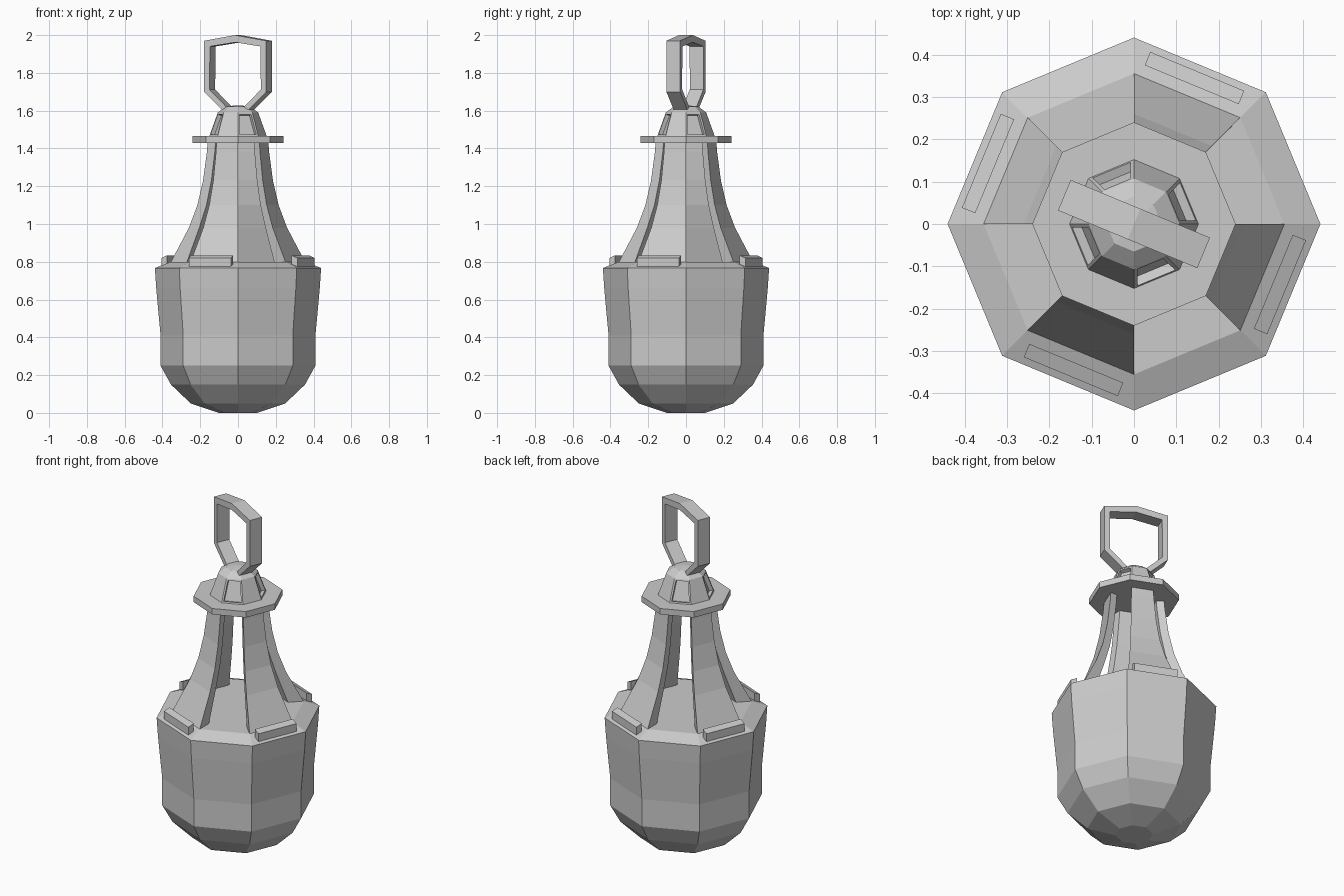
import bpy, bmesh, math
from mathutils import Vector, Matrix

cube = bpy.data.objects.get("Cube")
if cube:
    bpy.data.objects.remove(cube, do_unlink=True)

GREY = (0.6, 0.6, 0.6, 1.0)
mat = bpy.data.materials.new("plain_grey")
mat.use_nodes = True
mat.diffuse_color = GREY
mat.node_tree.nodes["Principled BSDF"].inputs["Base Color"].default_value = GREY


def finish(name, bm):
    """Turn a bmesh into a flat shaded object."""
    bmesh.ops.recalc_face_normals(bm, faces=bm.faces)
    mesh = bpy.data.meshes.new(name)
    bm.to_mesh(mesh)
    bm.free()
    mesh.materials.append(mat)
    obj = bpy.data.objects.new(name, mesh)
    bpy.context.collection.objects.link(obj)
    return obj


def polar(r, deg, z):
    a = math.radians(deg)
    return Vector((r * math.cos(a), r * math.sin(a), z))


def lathe(profile):
    """Closed eight sided solid with corners on the axes."""
    bm = bmesh.new()
    rings = [[bm.verts.new(polar(r, 45 * i, z)) for i in range(8)] for r, z in profile]
    for low, high in zip(rings, rings[1:]):
        for i in range(8):
            j = (i + 1) % 8
            bm.faces.new((low[i], low[j], high[j], high[i]))
    bm.faces.new(rings[0][::-1])
    bm.faces.new(rings[-1])
    return bm


def strip_solid(bm, outer, inner):
    """Solid between two matching strips of point pairs."""
    rows = [[bm.verts.new(p) for p in (*o, *reversed(i))] for o, i in zip(outer, inner)]
    for a, b in zip(rows, rows[1:]):
        for k in range(4):
            n = (k + 1) % 4
            bm.faces.new((a[k], a[n], b[n], b[k]))
    bm.faces.new(rows[0])
    bm.faces.new(rows[-1][::-1])


# Bulbous body with a bevelled rim and flat floor
finish("body", lathe([(0.10, 0), (0.25, 0.05), (0.355, 0.15), (0.41, 0.25), (0.41, 0.41),
                      (0.433, 0.66), (0.44, 0.767), (0.355, 0.80)]))

# Four flared struts around an open neck
outer = [(0.355, 0.80), (0.26, 0.98), (0.215, 1.10), (0.185, 1.23), (0.165, 1.38), (0.16, 1.44)]
inset = [0.085, 0.055, 0.048, 0.044, 0.042, 0.042]
for n in range(4):
    start = 45 + 90 * n
    bm = bmesh.new()
    strip_solid(bm,
                [[polar(r, start + s, z) for s in (0, 45)] for r, z in outer],
                [[polar(r - t, start + s, z) for s in (0, 45)] for (r, z), t in zip(outer, inset)])
    finish(f"strut_{n + 1}", bm)

# Rim blocks, their tops parallel to the bevel
for n in range(4):
    bm = bmesh.new()
    layers = []
    for lift in (-0.01, 0.046):
        layers.append([[Vector((a, s, 0.767 + 0.42 * (0.407 - a) + lift)) for s in (-0.12, 0.12)]
                       for a in (0.356, 0.39)])
    strip_solid(bm, layers[0], layers[1])
    bmesh.ops.rotate(bm, verts=bm.verts, matrix=Matrix.Rotation(math.radians(67.5 + 90 * n), 3, "Z"))
    finish(f"rim_block_{n + 1}", bm)

# Flange above the neck
finish("flange", lathe([(0.24, 1.43), (0.24, 1.465)]))

# Cap with four recessed windows
bm = lathe([(0.152, 1.465), (0.107, 1.59), (0.065, 1.622), (0.01, 1.628)])
windows = []
for f in bm.faces:
    c = f.calc_center_median()
    step = int((math.degrees(math.atan2(c.y, c.x)) % 360) // 45)
    if 1.5 < c.z < 1.56 and step % 2 == 0 and len(f.verts) == 4:
        windows.append(f)
bmesh.ops.recalc_face_normals(bm, faces=bm.faces)
bmesh.ops.inset_individual(bm, faces=windows, thickness=0.013)
bmesh.ops.inset_individual(bm, faces=windows, thickness=0.0005, depth=-0.022)
finish("cap", bm)

# Hanging loop: angular band, twisted to lie along the strut direction
right_out = [(0.07, 1.60), (0.178, 1.70), (0.178, 1.97)]
right_in = [(0.035, 1.605), (0.147, 1.712), (0.145, 1.94)]


def mirrored(side, top):
    return side + [(0, top)] + [(-u, z) for u, z in reversed(side)]


def band(points):
    return [[Vector((u, v, z)) for v in (-0.039, 0.039)] for u, z in points]


bm = bmesh.new()
strip_solid(bm, band(mirrored(right_out, 2.0)), band(mirrored(right_in, 1.962)))
bmesh.ops.rotate(bm, verts=bm.verts, matrix=Matrix.Rotation(math.radians(-22.5), 3, "Z"))
finish("hanging_loop", bm)
